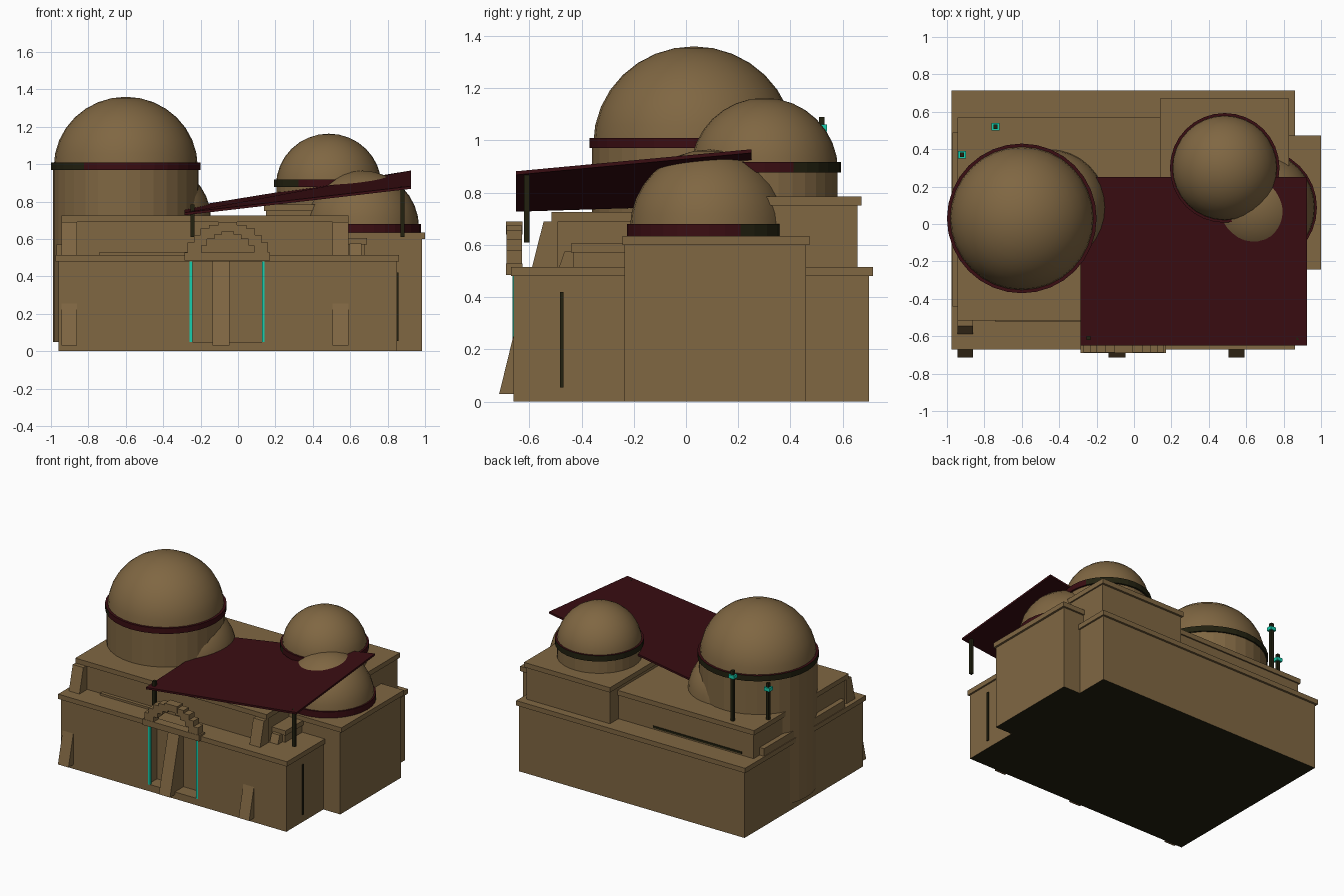
import bpy, bmesh, math
from mathutils import Vector

if "Cube" in bpy.data.objects:
    bpy.data.objects.remove(bpy.data.objects["Cube"])


def material(name, rgb):
    m = bpy.data.materials.new(name)
    m.diffuse_color = (*rgb, 1)
    m.use_nodes = True
    m.node_tree.nodes["Principled BSDF"].inputs["Base Color"].default_value = m.diffuse_color
    return m


TAN = material("sand plaster", (0.215, 0.135, 0.055))
RED = material("dark red", (0.042, 0.004, 0.006))
OLIVE = material("dark olive", (0.016, 0.015, 0.005))
TEAL = material("teal", (0.008, 0.62, 0.42))


def finish(name, bm, *mats):
    bmesh.ops.recalc_face_normals(bm, faces=bm.faces)
    me = bpy.data.meshes.new(name)
    bm.to_mesh(me)
    bm.free()
    for m in mats:
        me.materials.append(m)
    ob = bpy.data.objects.new(name, me)
    bpy.context.collection.objects.link(ob)
    return ob


def prism(name, points, offset, mat):
    """Extrude a flat outline of 3D points along an offset."""
    bm = bmesh.new()
    face = bm.faces.new([bm.verts.new(p) for p in points])
    new = bmesh.ops.extrude_face_region(bm, geom=[face])["geom"]
    bmesh.ops.translate(bm, vec=Vector(offset),
                        verts=[v for v in new if isinstance(v, bmesh.types.BMVert)])
    return finish(name, bm, mat)


def box(name, x0, x1, y0, y1, z0, z1, mat=TAN):
    return prism(name, [(x0, y0, z0), (x1, y0, z0), (x1, y1, z0), (x0, y1, z0)],
                 (0, 0, z1 - z0), mat)


def buttress(name, x0, x1, profile):
    """Leaning wedge from a (y, z) profile."""
    prism(name, [(x0, y, z) for y, z in profile], (x1 - x0, 0, 0), TAN)


def lathe(name, x, y, profile, mats, steps=32):
    """Revolve an (r, z) profile around a vertical axis."""
    bm = bmesh.new()
    verts = [bm.verts.new((x + r, y, z)) for r, z in profile]
    edges = [bm.edges.new(p) for p in zip(verts, verts[1:])]
    bmesh.ops.spin(bm, geom=verts + edges, cent=(x, y, 0), axis=(0, 0, 1),
                   angle=math.tau, steps=steps)
    bmesh.ops.remove_doubles(bm, verts=bm.verts, dist=0.0005)
    return finish(name, bm, *mats)


def smooth(ob):
    bpy.ops.object.select_all(action="DESELECT")
    bpy.context.view_layer.objects.active = ob
    ob.select_set(True)
    bpy.ops.object.shade_smooth_by_angle(angle=math.radians(30))


def dome(name, x, y, r, z, top):
    arc = [(r * math.cos(a), z + (top - z) * math.sin(a))
           for a in (i * math.pi / 16 for i in range(9))]
    smooth(lathe(name, x, y, [(0, z)] + arc[:-1] + [(0, top)], [TAN]))


def band(name, x, y, r, z0, z1):
    ri = r - 0.04
    ob = lathe(name, x, y, [(ri, z0), (r, z0), (r, z1), (ri, z1), (ri, z0)], [RED, OLIVE])
    # red on the front and right arc and on the top rim, olive behind
    for p in ob.data.polygons:
        a = math.degrees(math.atan2(p.center.y - y, p.center.x - x))
        p.material_index = 0 if p.normal.z > 0.5 or -120 < a < 20 else 1


# main storey with a recessed doorway
plinth = box("plinth", -0.96, 0.85, -0.66, 0.70, 0, 0.05)
plinth.data.materials.append(OLIVE)
for p in plinth.data.polygons:
    p.material_index = int(p.normal.z < -0.5)
outline = [(-0.96, -0.66), (-0.258, -0.66), (-0.258, -0.56), (0.143, -0.56),
           (0.143, -0.66), (0.85, -0.66), (0.85, 0.70), (-0.96, 0.70)]
prism("main_walls", [(x, y, 0.05) for x, y in outline], (0, 0, 0.435), TAN)
box("main_roof_slab", -0.975, 0.862, -0.67, 0.715, 0.48, 0.515)
for i, x in enumerate((-0.25, 0.135)):
    box(f"door_light_{i}", x - 0.008, x + 0.008, -0.664, -0.645, 0.05, 0.48, TEAL)
box("side_slit", 0.85, 0.857, -0.482, -0.468, 0.055, 0.42, OLIVE)

# right wing
wing = box("wing_walls", 0.40, 0.985, -0.235, 0.46, 0, 0.605)
wing.data.materials.append(OLIVE)
for p in wing.data.polygons:
    p.material_index = int(p.normal.z < -0.5)
box("wing_roof_slab", 0.40, 1.0, -0.243, 0.473, 0.60, 0.635)

# second storey, rear block and small terrace
box("upper_walls", -0.935, 0.58, -0.50, 0.56, 0.51, 0.695)
box("upper_roof_slab", -0.945, 0.59, -0.515, 0.57, 0.69, 0.725)
box("rear_block_walls", 0.15, 0.82, -0.01, 0.657, 0.51, 0.755)
box("rear_block_roof_slab", 0.14, 0.83, -0.02, 0.672, 0.75, 0.785)
box("terrace_walls", 0.40, 0.68, -0.43, -0.2, 0.51, 0.575)
box("terrace_roof_slab", 0.40, 0.69, -0.44, -0.2, 0.57, 0.605)
box("left_parapet", -0.97, -0.93, -0.44, 0.49, 0.51, 0.57)
box("front_ledge", -0.74, -0.27, -0.525, -0.49, 0.51, 0.53)
box("rear_slit", -0.84, -0.13, 0.555, 0.565, 0.525, 0.54, OLIVE)

# leaning buttresses
for i, x in enumerate((-0.945, 0.505)):
    buttress(f"lower_buttress_{i}", x, x + 0.085,
             [(-0.715, 0.03), (-0.655, 0.03), (-0.655, 0.255), (-0.66, 0.255)])
    buttress(f"upper_buttress_{i}", x, x + 0.085,
             [(-0.59, 0.512), (-0.49, 0.512), (-0.49, 0.69), (-0.545, 0.69)])
buttress("door_buttress", -0.135, -0.045,
         [(-0.715, 0.03), (-0.55, 0.03), (-0.55, 0.482), (-0.60, 0.482)])
buttress("terrace_buttress", 0.595, 0.66,
         [(-0.487, 0.512), (-0.42, 0.512), (-0.42, 0.575), (-0.465, 0.575)])

# stepped arch above the door
box("arch_sill", -0.285, 0.172, -0.69, -0.625, 0.485, 0.528)
for side in (-1, 1):
    for i, (inner, outer, z0, z1) in enumerate((
            (0.14, 0.215, 0.525, 0.58), (0.11, 0.18, 0.565, 0.62),
            (0.07, 0.145, 0.60, 0.655), (0.03, 0.10, 0.625, 0.675))):
        a, b = sorted((-0.055 + side * inner, -0.055 + side * outer))
        box(f"arch_step_{i}_{'left' if side < 0 else 'right'}", a, b, -0.688, -0.628, z0, z1)
box("arch_cap", -0.105, -0.005, -0.69, -0.626, 0.64, 0.69)

# domes, drums and bands
lathe("large_drum", -0.60, 0.03, [(0, 0.05), (0.39, 0.05), (0.39, 0.98), (0, 0.98)], [TAN])
band("large_band", -0.60, 0.03, 0.40, 0.97, 1.01)
dome("large_dome", -0.60, 0.03, 0.385, 0.985, 1.36)
dome("hidden_dome", -0.455, 0.09, 0.31, 0.71, 1.01)
lathe("rear_drum", 0.485, 0.30, [(0, 0.78), (0.28, 0.78), (0.28, 0.88), (0, 0.88)], [TAN])
band("rear_band", 0.485, 0.30, 0.293, 0.877, 0.918)
dome("rear_dome", 0.485, 0.30, 0.282, 0.885, 1.163)
band("wing_band", 0.665, 0.088, 0.313, 0.635, 0.68)
dome("wing_dome", 0.665, 0.088, 0.303, 0.66, 0.965)

# sloping awning on poles
prism("awning", [(-0.285, -0.65, 0.727), (0.925, -0.65, 0.868),
                 (0.925, 0.25, 0.952), (-0.285, 0.25, 0.755)], (0, 0, 0.014), RED)
for i, (x, z0, z1) in enumerate(((-0.243, 0.61, 0.785), (0.88, 0.61, 0.88))):
    box(f"awning_pole_{i}", x - 0.011, x + 0.011, -0.621, -0.599, z0, z1, OLIVE)

# roof masts with teal collars
for i, (x, y, top) in enumerate(((-0.74, 0.52, 1.09), (-0.92, 0.37, 0.99))):
    box(f"mast_{i}", x - 0.011, x + 0.011, y - 0.011, y + 0.011, 0.72, top, OLIVE)
    box(f"mast_collar_{i}", x - 0.022, x + 0.022, y - 0.02, y + 0.02, top - 0.055, top - 0.03, TEAL)
